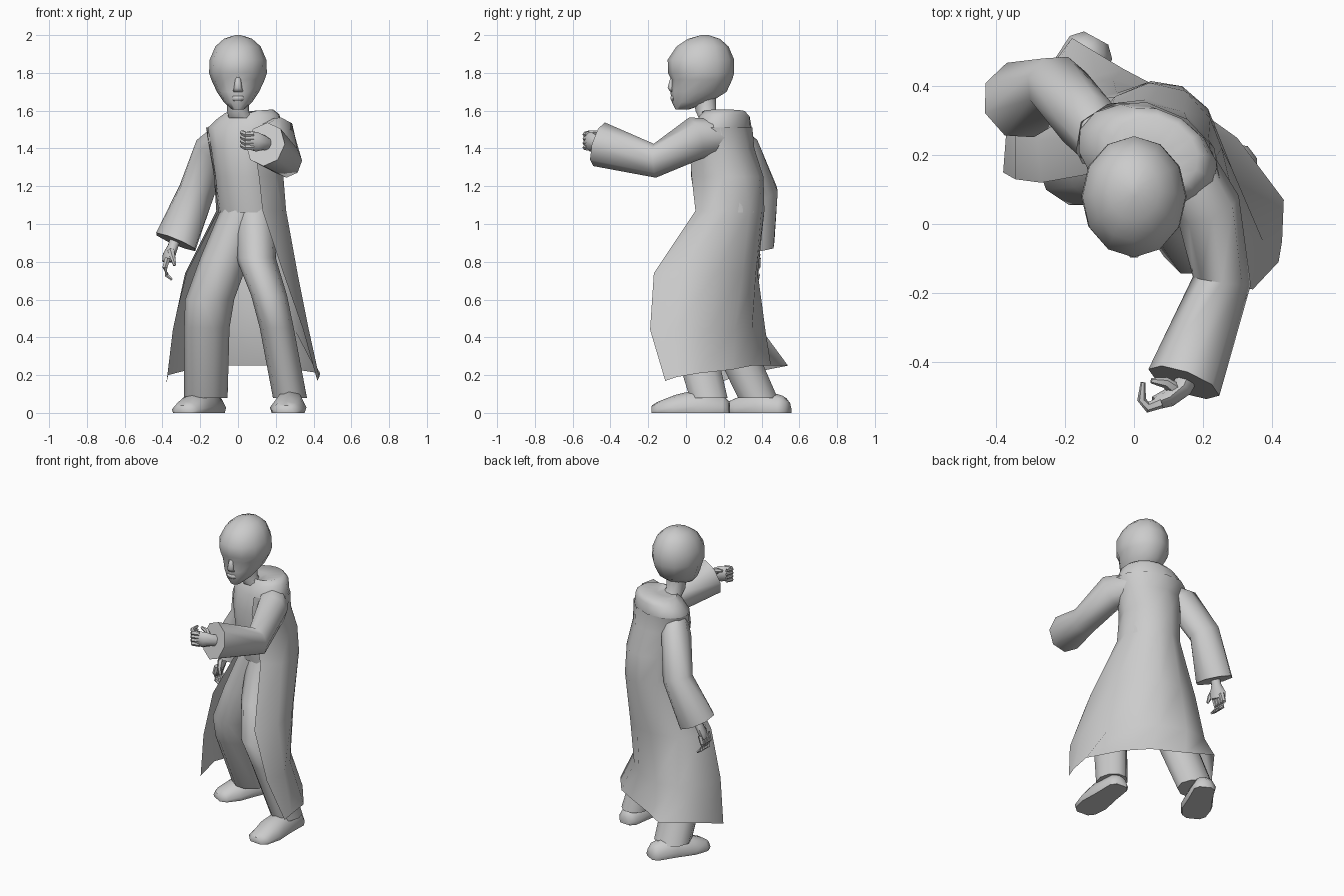
import bpy, bmesh, math
from mathutils import Vector, Matrix


def ring(c, rx, ry, n=10, rot=0.0, normal=None, start=0.0, sweep=360.0):
    """n points of an ellipse (or arc), turned by rot degrees, or facing along normal."""
    m = Matrix.Rotation(math.radians(rot), 3, 'Z')
    if normal:
        m = Vector(normal).to_track_quat('Z', 'Y').to_matrix()
    steps = n if sweep == 360.0 else n - 1
    angles = [math.radians(start + sweep * i / steps) for i in range(n)]
    return [Vector(c) + m @ Vector((rx * math.cos(a), ry * math.sin(a), 0)) for a in angles]


def loft(name, rings, closed=True, cap_start=True, cap_end=True, angle=50):
    """Skin a list of point rows into one smooth-shaded object."""
    bm = bmesh.new()
    rows = [[bm.verts.new(p) for p in r] for r in rings]
    n = len(rows[0])
    for a, b in zip(rows, rows[1:]):
        for i in range(n if closed else n - 1):
            j = (i + 1) % n
            bm.faces.new((a[i], a[j], b[j], b[i]))
    if closed and cap_start:
        bm.faces.new(rows[0][::-1])
    if closed and cap_end:
        bm.faces.new(rows[-1])
    bmesh.ops.recalc_face_normals(bm, faces=bm.faces)
    me = bpy.data.meshes.new(name)
    bm.to_mesh(me)
    bm.free()
    me.shade_smooth()
    me.set_sharp_from_angle(angle=math.radians(angle))
    ob = bpy.data.objects.new(name, me)
    bpy.context.collection.objects.link(ob)
    return ob


def tube(name, pts, radii, n=8):
    """Bent tube through pts; each radius is a (width, depth) pair."""
    pts = [Vector(p) for p in pts]
    rings = []
    for i, p in enumerate(pts):
        d = pts[min(i + 1, len(pts) - 1)] - pts[max(i - 1, 0)]
        rings.append(ring(p, *radii[i], n=n, normal=d))
    return loft(name, rings)


# head: height, front y, back y, half width
head = [(1.605, -0.055, 0.01, 0.03), (1.645, -0.075, 0.13, 0.075), (1.70, -0.083, 0.215, 0.112),
        (1.765, -0.078, 0.245, 0.142), (1.80, -0.095, 0.255, 0.153), (1.87, -0.097, 0.255, 0.15),
        (1.94, -0.05, 0.225, 0.12), (1.98, 0.01, 0.18, 0.075), (2.0, 0.08, 0.12, 0.015)]
loft("head", [ring((0, (f + b) / 2, z), w, (b - f) / 2, n=12) for z, f, b, w in head])

# nose and lips
loft("nose", [ring((0, -0.070, 1.785), 0.012, 0.012, 6), ring((0, -0.080, 1.72), 0.022, 0.02, 6),
              ring((0, -0.070, 1.70), 0.028, 0.015, 6)], angle=80)
loft("lips", [ring((0, -0.070, 1.678), 0.025, 0.012, 6), ring((0, -0.070, 1.665), 0.035, 0.015, 6),
              ring((0, -0.066, 1.65), 0.022, 0.012, 6)], angle=80)

# neck
loft("neck", [ring((0.02, 0.13, 1.56), 0.07, 0.065), ring((0, 0.105, 1.60), 0.058, 0.058),
              ring((0, 0.10, 1.68), 0.058, 0.06)])

# torso front and shoulders, twisted, closed in around the neck
body = [(.07, .23, 1.06, .175, .175, -5), (.055, .215, 1.25, .178, .188, -12),
        (.04, .19, 1.40, .187, .162, -18), (.04, .195, 1.51, .212, .142, -22),
        (.055, .205, 1.57, .17, .128, -22), (.06, .205, 1.597, .13, .105, -22),
        (.03, .15, 1.59, .075, .07, -22)]
rows = [ring((x, y, z), a, b, 14, r) for x, y, z, a, b, r in body]
for row in rows[4:]:
    for p in row:
        p.z += 0.07 * (p.x - 0.05)
loft("torso", rows, cap_start=False, angle=70)

# long coat, open at the front: left edge, round the back, right edge
coat = []
for x, y, z, a, b, r in body[3:0:-1]:
    coat.append(ring((x, y, z), a + .008, b + .008, 9, r, start=205, sweep=-265))
waist = [(-.10, .15), (-.115, .26), (-.05, .37), (.05, .415), (.14, .40), (.215, .335), (.255, .22), (.235, .12), (.13, .05)]
thigh = [(-.27, .12), (-.28, .24), (-.19, .35), (-.05, .38), (.10, .37), (.20, .30), (.285, .16), (.315, -.03), (.24, -.17)]
knee = [(-.345, .13), (-.345, .26), (-.22, .40), (-.06, .42), (.10, .35), (.20, .26), (.30, .12), (.375, -.05), (.345, -.19)]
hem = [(-.38, .15), (-.37, .28), (-.18, .54), (-.03, .45), (.16, .35), (.30, .25), (.435, .07), (.43, -.05), (.42, -.11)]
hem_z = [.15, .20, .25, .25, .25, .23, .21, .19, .17]
coat += [[Vector((x, y, z)) for x, y in row] for row, z in ((waist, 1.07), (thigh, .74), (knee, .44))]
coat.append([Vector((x, y, z)) for (x, y), z in zip(hem, hem_z)])
loft("coat", coat, closed=False, angle=70)

# trouser legs: horizontal sections
legs = {
    "left_leg": [(.09, .19, 1.08, .12, .13), (.095, .10, .82, .105, .14), (.165, -.02, .62, .095, .13),
                 (.205, .02, .45, .09, .12), (.275, .12, .08, .09, .105)],
    "right_leg": [(.03, .20, 1.08, .12, .13), (-.07, .19, .82, .13, .14), (-.15, .17, .60, .13, .12),
                  (-.165, .21, .45, .12, .12), (-.17, .38, .08, .115, .11)],
}
for name, secs in legs.items():
    loft(name, [ring((x, y, z), a, b, 10) for x, y, z, a, b in secs])

# shoes: along heel-to-toe, as (fraction, half width, height)
shoe = [(0, .04, .06), (.08, .07, .09), (.4, .08, .125), (.7, .097, .095), (.92, .08, .06), (1, .045, .04)]
for name, heel, toe in (("left_shoe", (.29, .23), (.255, -.18)), ("right_shoe", (-.11, .54), (-.295, .20))):
    h, t = Vector((*heel, 0)), Vector((*toe, 0))
    d = (t - h).normalized()
    side = Vector((-d.y, d.x, 0))
    prof = ((-.9, .005), (-1, .3), (-.6, .85), (0, 1), (.6, .85), (1, .3), (.9, .005))
    loft(name, [[h.lerp(t, f) + side * (w * u) + Vector((0, 0, k * v)) for u, v in prof]
                for f, w, k in shoe])

# wide sleeves with flat cuffs
tube("left_sleeve", [(.12, .21, 1.46), (.215, .05, 1.455), (.255, -.165, 1.335), (.145, -.46, 1.422)],
     [(.09, .09), (.095, .115), (.085, .09), (.11, .12)])
tube("right_sleeve", [(-.07, .21, 1.47), (-.135, .295, 1.40), (-.22, .40, 1.17), (-.33, .36, .905)],
     [(.07, .08), (.09, .10), (.09, .10), (.115, .12)])

# hands: palm, four fingers and a thumb
tube("left_palm", [(.17, -.41, 1.41), (.14, -.475, 1.43), (.10, -.505, 1.435), (.06, -.52, 1.44)],
     [(.035, .035), (.03, .038), (.027, .052), (.02, .045)])
for i in range(4):
    z = 1.405 + i * 0.023
    tube(f"left_finger_{i + 1}", [(.08, -.518, z), (.04, -.532, z), (.022, -.51, z + .01), (.026, -.46, z + .015)],
         [(.017, .017), (.016, .016), (.013, .013), (.007, .007)], n=6)
tube("left_thumb", [(.12, -.48, 1.45), (.09, -.46, 1.475), (.05, -.455, 1.485)],
     [(.02, .02), (.016, .016), (.008, .008)], n=6)

tube("right_palm", [(-.335, .365, .91), (-.345, .36, .88), (-.365, .35, .835), (-.372, .345, .80)],
     [(.03, .03), (.032, .028), (.05, .027), (.045, .02)])
for i in range(4):
    y = .31 + i * 0.023
    tube(f"right_finger_{i + 1}", [(-.372, y, .82), (-.387, y, .77), (-.378, y, .73), (-.35, y, .705)],
         [(.017, .017), (.015, .015), (.013, .013), (.007, .007)], n=6)
tube("right_thumb", [(-.355, .33, .86), (-.345, .30, .82), (-.335, .29, .78)],
     [(.02, .02), (.015, .015), (.008, .008)], n=6)
